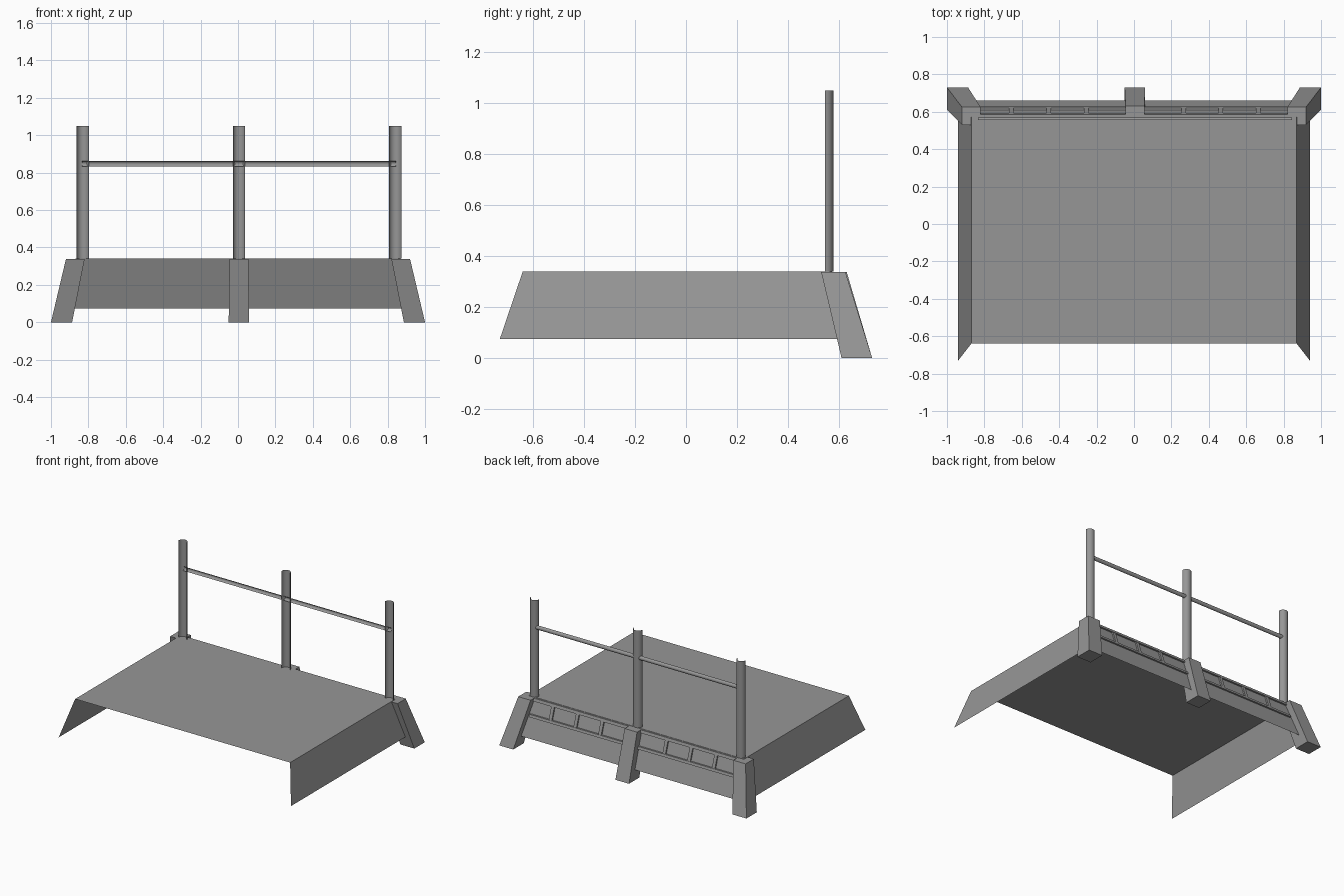
import bpy
import bmesh
import math
from mathutils import Matrix, Vector

if "Cube" in bpy.data.objects:
    bpy.data.objects.remove(bpy.data.objects["Cube"], do_unlink=True)

grey = bpy.data.materials.new("plain_grey")
grey.use_nodes = True
COLOUR = (0.305, 0.305, 0.305, 1)
grey.diffuse_color = COLOUR
grey.node_tree.nodes["Principled BSDF"].inputs["Base Color"].default_value = COLOUR

DECK_Z, SKIRT_Z = 0.34, 0.075
SHIFT = 0.005


def make_object(name, bm, smooth=False):
    mesh = bpy.data.meshes.new(name)
    bm.to_mesh(mesh)
    bm.free()
    mesh.materials.append(grey)
    for poly in mesh.polygons:
        poly.use_smooth = smooth
    obj = bpy.data.objects.new(name, mesh)
    bpy.context.collection.objects.link(obj)
    return obj


def rectangle(x0, x1, y0, y1, z):
    return [Vector(p) for p in ((x0, y0, z), (x1, y0, z), (x1, y1, z), (x0, y1, z))]


def loft(name, low, high):
    """Closed block between two four-cornered rings."""
    bm = bmesh.new()
    a = [bm.verts.new(p) for p in low]
    b = [bm.verts.new(p) for p in high]
    bm.faces.new(a[::-1])
    bm.faces.new(b)
    for i in range(4):
        j = (i + 1) % 4
        bm.faces.new((a[i], a[j], b[j], b[i]))
    bmesh.ops.recalc_face_normals(bm, faces=bm.faces)
    return make_object(name, bm)


def half_pipe(name, radius, length, matrix, steps=10):
    """Open half tube along local z, bulging towards local +y."""
    bm = bmesh.new()
    rings = []
    for i in range(steps + 1):
        a = math.pi * i / steps
        x, y = radius * math.cos(a), radius * math.sin(a)
        rings.append([bm.verts.new((x, y, z)) for z in (0, length)])
    for p, q in zip(rings, rings[1:]):
        bm.faces.new((p[0], q[0], q[1], p[1]))
    bmesh.ops.transform(bm, matrix=matrix, verts=bm.verts)
    return make_object(name, bm, smooth=True)


# Deck sheet with flared skirts on the sides and back, open at the front
bm = bmesh.new()
low = [bm.verts.new(p) for p in rectangle(-0.94, 0.94, -0.73, 0.66, SKIRT_Z)]
top = [bm.verts.new(p) for p in rectangle(-0.87, 0.87, -0.64, 0.572, DECK_Z)]
bm.faces.new(top)
for i in (1, 2, 3):
    j = (i + 1) % 4
    bm.faces.new((low[i], low[j], top[j], top[i]))
make_object("deck_and_skirts", bm)

# Splayed legs at the back corners and the middle
for side, label in ((1, "left"), (-1, "right")):
    foot = rectangle(side * 0.887, side * 1.0, 0.61, 0.73, 0)
    head = rectangle(side * 0.82, side * 0.92, 0.53, 0.625, DECK_Z - 0.002)
    loft(label + "_back_leg", foot, head)
loft("middle_back_leg",
     rectangle(SHIFT - 0.055, SHIFT + 0.055, 0.61, 0.73, 0),
     rectangle(SHIFT - 0.05, SHIFT + 0.05, 0.54, 0.63, DECK_Z - 0.002))

# Half-round posts and the bar between them
for x, label in ((-0.835, "right"), (0, "middle"), (0.835, "left")):
    half_pipe(label + "_post", 0.033, 1.05 - DECK_Z,
              Matrix.Translation((x + SHIFT, 0.545, DECK_Z)))
half_pipe("cross_bar", 0.015, 1.68,
          Matrix.Translation((-0.835, 0.555, 0.847)) @ Matrix.Rotation(math.pi / 2, 4, "Y"))


def wall_y(z):
    return 0.572 + 0.088 * (DECK_Z - z) / (DECK_Z - SKIRT_Z)


def wall_trim(name, x0, x1, z0, z1, depth):
    """Strip lying on the sloping back wall."""
    rings = [rectangle(x0, x1, wall_y(z) - 0.004, wall_y(z) + depth, z) for z in (z0, z1)]
    loft(name, *rings)


# Raised frame on the back wall
wall_trim("upper_trim_rail", -0.83, 0.83, 0.318, 0.338, 0.013)
wall_trim("lower_trim_rail", -0.83, 0.83, 0.213, 0.231, 0.013)
for i, x in enumerate((-0.66, -0.46, -0.26, 0.26, 0.46, 0.66)):
    wall_trim(f"trim_upright_{i + 1}", x - 0.007, x + 0.017, 0.231, 0.318, 0.011)
